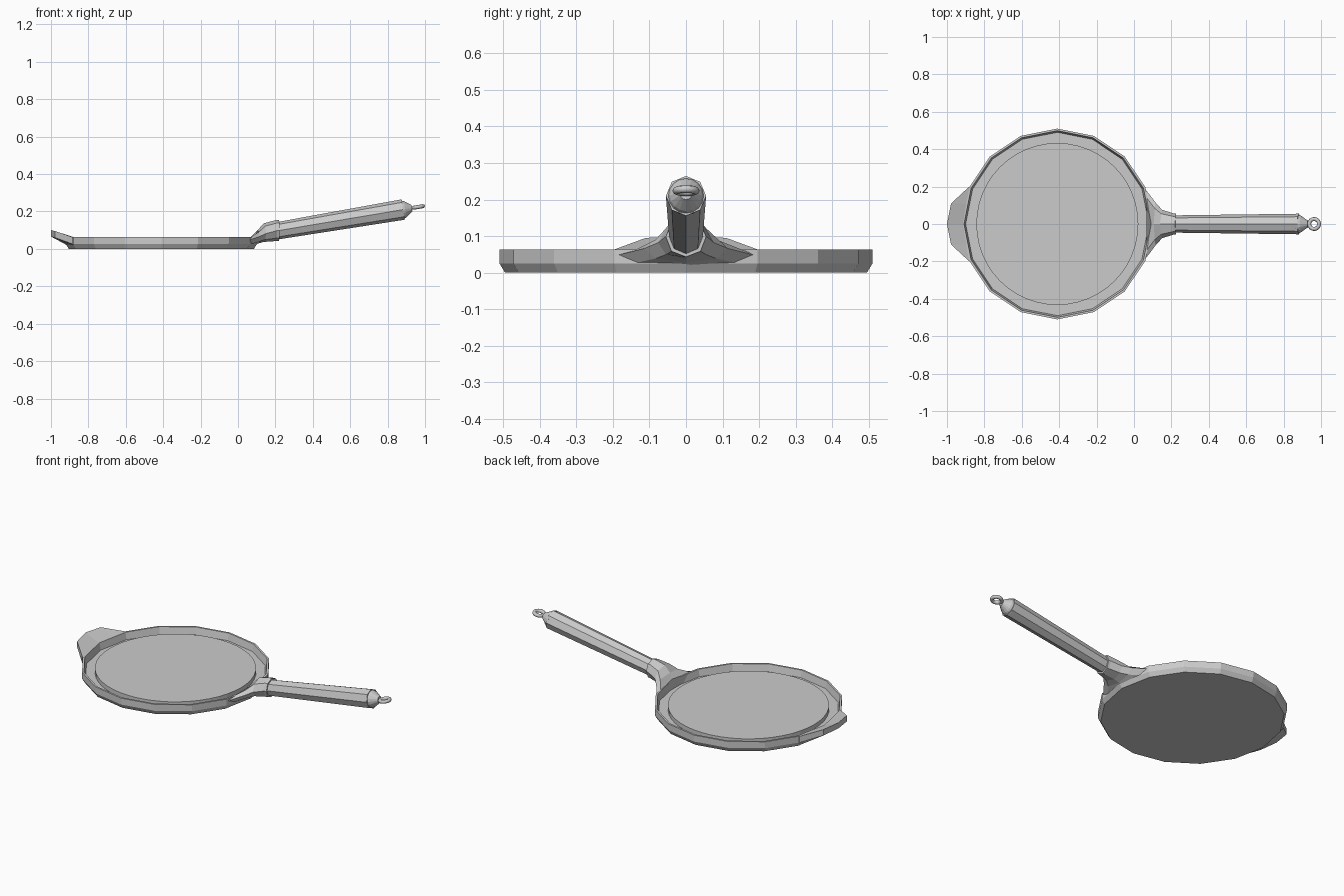
import bpy, bmesh, math
from mathutils import Vector

if "Cube" in bpy.data.objects:
    bpy.data.objects.remove(bpy.data.objects["Cube"])

CX = -0.41                      # pan centre
A, B = Vector((0.20, 0, 0.095)), Vector((0.882, 0, 0.21))   # handle axis ends
AXIS = (B - A).normalized()
UP = Vector((-AXIS.z, 0, AXIS.x))
SIDE = Vector((0, 1, 0))


def finish(name, bm):
    bmesh.ops.remove_doubles(bm, verts=bm.verts, dist=1e-5)
    bmesh.ops.recalc_face_normals(bm, faces=bm.faces)
    me = bpy.data.meshes.new(name)
    bm.to_mesh(me)
    bm.free()
    ob = bpy.data.objects.new(name, me)
    bpy.context.collection.objects.link(ob)
    return ob


def loft(name, rings):
    """Skin equal-length closed rings and cap both ends."""
    bm = bmesh.new()
    vs = [[bm.verts.new(p) for p in r] for r in rings]
    n = len(rings[0])
    for a, b in zip(vs, vs[1:]):
        for i in range(n):
            j = (i + 1) % n
            bm.faces.new((a[i], a[j], b[j], b[i]))
    bm.faces.new(vs[0])
    bm.faces.new(vs[-1])
    return finish(name, bm)


def pan_ring(r, z, n):
    return [(CX + r * math.cos(2 * math.pi * i / n),
             r * math.sin(2 * math.pi * i / n), z) for i in range(n)]


def handle_ring(c, r, n=8):
    return [c + r * (math.cos(2 * math.pi * i / n) * SIDE +
                     math.sin(2 * math.pi * i / n) * UP) for i in range(n)]


# Sixteen-sided pan with chamfered base and thin wall
loft("pan", [pan_ring(r, z, 16) for r, z in
             [(0.495, 0), (0.51, 0.025), (0.51, 0.063), (0.499, 0.063), (0.49, 0.022)]])

# Raised round cooking plate
loft("cooking_plate", [pan_ring(0.433, z, 48) for z in (0.02, 0.048)])

# Upturned lip: rim x, outer x, y, outer top z, outer bottom z
half = [(-0.879, -0.884, 0.197, 0.063, 0.026),
        (-0.896, -0.978, 0.11, 0.095, 0.06),
        (-0.915, -1.0, 0.0, 0.1, 0.066)]
cols = half + [(a, b, -y, t, u) for a, b, y, t, u in reversed(half[:-1])]
loft("pouring_lip", [[(a, y, 0.063), (b, y, t), (b, y, u), (a, y, 0.02)]
                     for a, b, y, t, u in cols])


# Flared bracket between pan and handle
def bracket_ring(xc, xs, w, top, mid, bot, f=0.72):
    pts = []
    for i in range(8):
        c, s = math.cos(i * math.pi / 4), math.sin(i * math.pi / 4)
        k = f if i % 2 else 1
        y = w * k * (1 if c > 0 else -1) if abs(c) > 0.1 else 0
        h = (top if s > 0 else bot) - mid
        z = mid + h * (0.72 if i % 2 else abs(s))
        pts.append((xc + (xs - xc) * (abs(y) / w) ** 1.3, y, z))
    return pts


loft("handle_bracket", [
    bracket_ring(0.092, 0.052, 0.198, 0.066, 0.045, 0.018),
    bracket_ring(0.105, 0.115, 0.115, 0.1, 0.066, 0.028),
    bracket_ring(0.138, 0.15, 0.076, 0.137, 0.082, 0.037),
    bracket_ring(0.205, 0.21, 0.057, 0.154, 0.098, 0.042),
    bracket_ring(0.219, 0.224, 0.055, 0.153, 0.098, 0.043)])

# Octagonal tapered grip with a tapered end
loft("handle", [handle_ring(A, 0.046), handle_ring(B, 0.055)])
loft("handle_end", [handle_ring(B - 0.01 * AXIS, 0.052, 16),
                    handle_ring(B + 0.012 * AXIS, 0.044, 16),
                    handle_ring(B + 0.048 * AXIS, 0.018, 16)])

# Hanging ring
bpy.ops.mesh.primitive_torus_add(
    major_radius=0.0265, minor_radius=0.0105, major_segments=24, minor_segments=8,
    location=(0.963, 0, 0.224), rotation=(0, -math.atan2(AXIS.z, AXIS.x), 0))
ring = bpy.context.object
ring.name = "hanging_ring"
bpy.ops.object.shade_smooth_by_angle(angle=math.radians(50))
